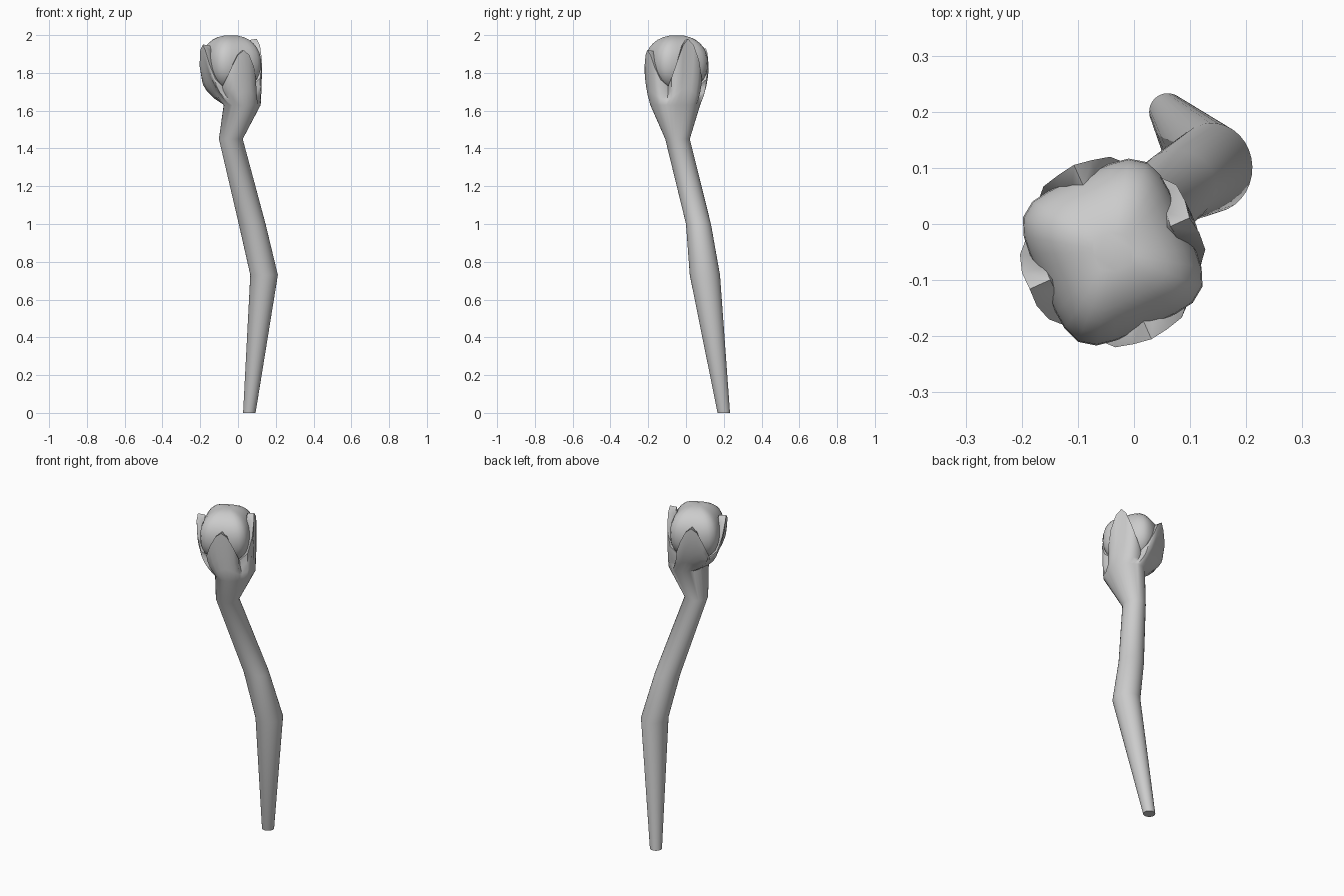
import bpy, bmesh, math
from mathutils import Vector

if "Cube" in bpy.data.objects:
    bpy.data.objects.remove(bpy.data.objects["Cube"], do_unlink=True)

grey = bpy.data.materials.new("plain_grey")
grey.use_nodes = True
colour = (0.6, 0.6, 0.6, 1)
grey.diffuse_color = colour
grey.node_tree.nodes["Principled BSDF"].inputs["Base Color"].default_value = colour

SIDES = 32
TWIST = math.radians(24)                 # the stone and its claws are turned
ANGLES = [TWIST + math.tau * i / SIDES for i in range(SIDES)]
CENTRE = Vector((-0.038, -0.05, 1.85))


def loft(name, rings, sharp):
    """Skin a list of point rings and cap both ends."""
    bm = bmesh.new()
    loops = [[bm.verts.new(p) for p in ring] for ring in rings]
    for low, high in zip(loops, loops[1:]):
        for i in range(SIDES):
            j = (i + 1) % SIDES
            bm.faces.new((low[i], low[j], high[j], high[i]))
    bm.faces.new(loops[0][::-1])
    bm.faces.new(loops[-1])
    bmesh.ops.recalc_face_normals(bm, faces=bm.faces)
    mesh = bpy.data.meshes.new(name)
    bm.to_mesh(mesh)
    bm.free()
    obj = bpy.data.objects.new(name, mesh)
    bpy.context.collection.objects.link(obj)
    mesh.materials.append(grey)
    bpy.ops.object.select_all(action='DESELECT')
    obj.select_set(True)
    bpy.context.view_layer.objects.active = obj
    bpy.ops.object.shade_smooth_by_angle(angle=math.radians(sharp))


def ellipse(x, y, z, rx, ry):
    return [Vector((x + rx * math.cos(a), y + ry * math.sin(a), z)) for a in ANGLES]


def stone_radius(a, z):
    """Rounded-square outline that closes towards the top and bottom."""
    c, s = abs(math.cos(a - TWIST)) / 0.137, abs(math.sin(a - TWIST)) / 0.147
    outline = (c ** 4.5 + s ** 4.5) ** (-1 / 4.5)
    h = min(1, abs(z - CENTRE.z) / 0.15)
    return outline * (1 - h ** 2.2) ** (1 / 2.2)


# Stone
rings = []
for k in range(1, 16):
    z = CENTRE.z - 0.15 * math.cos(math.pi * k / 16)
    rings.append([Vector((CENTRE.x + stone_radius(a, z) * math.cos(a),
                          CENTRE.y + stone_radius(a, z) * math.sin(a), z))
                  for a in ANGLES])
loft("stone", rings, 60)

# Crooked shaft
shaft = [ellipse(0.06, 0.20, 0, 0.033, 0.033),
         ellipse(0.138, 0.10, 0.73, 0.073, 0.08),
         ellipse(0.075, 0.066, 1.0, 0.071, 0.066),
         ellipse(-0.038, -0.045, 1.45, 0.063, 0.065)]
neck = ellipse(0.022, -0.057, 1.63, 0.098, 0.132)

# Four claws rising from the neck, in order: left side, back, right side, front
TIPS = (1.98, 1.93, 1.95, 1.92)
rim = []
for i, a in enumerate(ANGLES):
    claw = ((i + SIDES // 8) // (SIDES // 4)) % 4
    f = abs(math.cos(2 * (a - TWIST))) ** 1.8
    z = 1.73 + (TIPS[claw] - 1.73) * f
    lean = 0.17 - 0.4 * max(0, z - 1.93)
    r = (1 - f) * (stone_radius(a, z) + 0.012) + f * lean
    rim.append(Vector((CENTRE.x + r * math.cos(a), CENTRE.y + r * math.sin(a), z)))

claws = []
for t in (0, 0.25, 0.5, 0.75, 0.93, 1):
    ease = 1 - (1 - t) ** 2
    ring = []
    for low, high in zip(neck, rim):
        p = low.lerp(high, ease)
        p.z = low.z + (high.z - low.z) * t
        ring.append(p)
    claws.append(ring)

# Rim folds inwards and down behind the claws
inner = [Vector((p.x + (CENTRE.x - p.x) * 0.25, p.y + (CENTRE.y - p.y) * 0.25, p.z - 0.005))
         for p in rim]
floor = ellipse(CENTRE.x, CENTRE.y, 1.72, 0.05, 0.05)
loft("staff_with_claws", shaft + claws + [inner, floor], 50)
